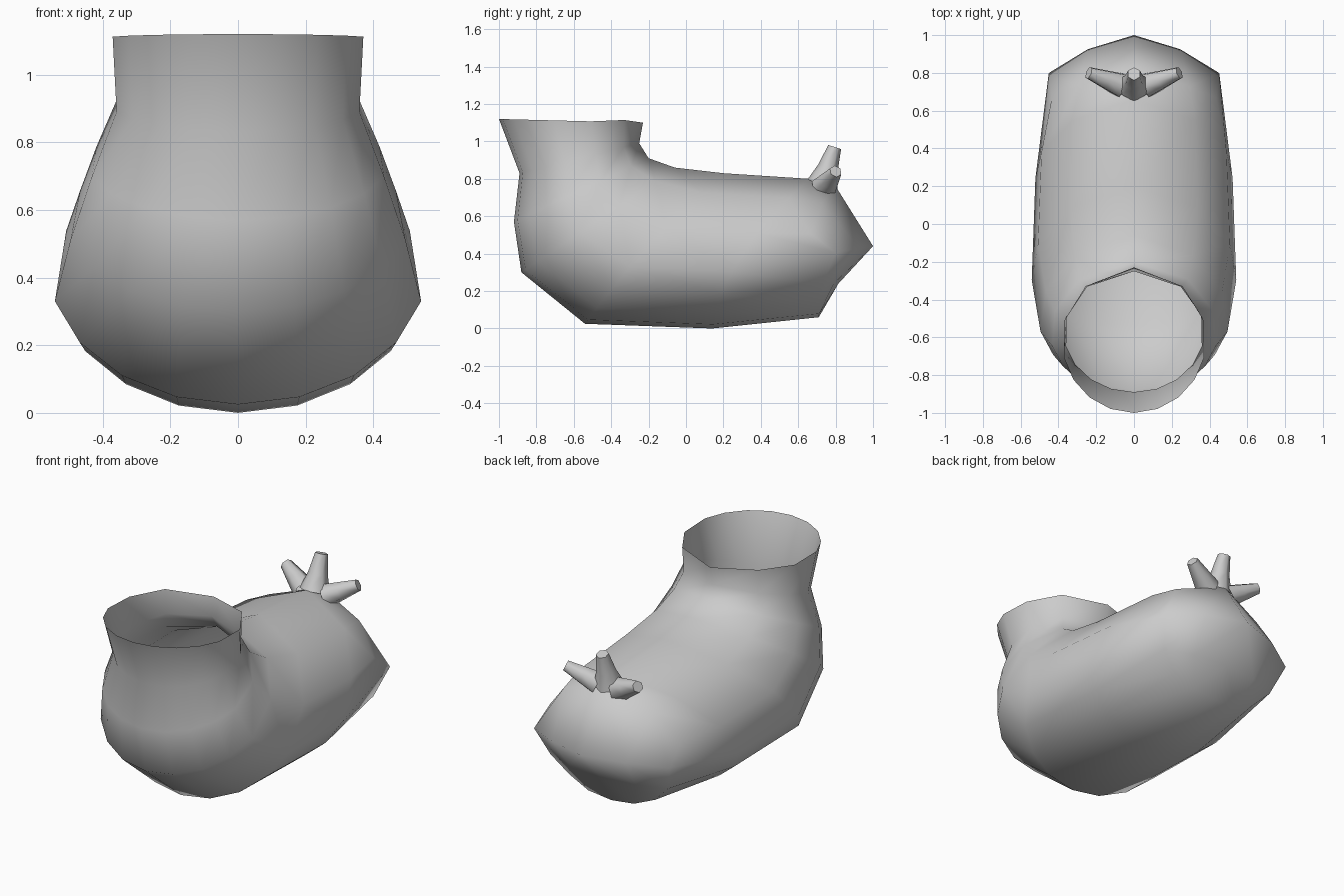
import bpy, bmesh, math
from mathutils import Vector

if "Cube" in bpy.data.objects:
    bpy.data.objects.remove(bpy.data.objects["Cube"])

def finish(bm, name, angle):
    bmesh.ops.recalc_face_normals(bm, faces=bm.faces)
    me = bpy.data.meshes.new(name)
    bm.to_mesh(me)
    bm.free()
    ob = bpy.data.objects.new(name, me)
    bpy.context.collection.objects.link(ob)
    bpy.ops.object.select_all(action='DESELECT')
    ob.select_set(True)
    bpy.context.view_layer.objects.active = ob
    bpy.ops.object.shade_smooth_by_angle(angle=math.radians(angle))
    return ob

# Body sections: upper point (y, z), lower point (y, z), half width, forward bulge, upper taper
SECTIONS = [
    ((-.23, 1.10), (-1.0, 1.12), .382, 0, 0),
    ((-.25, .99), (-.89, .83), .37, 0, 0),
    ((-.20, .91), (-.92, .57), .445, 0, .08),
    ((-.06, .86), (-.88, .30), .51, 0, .18),
    ((.20, .83), (-.54, .025), .558, -.04, .2),
    ((.66, .80), (.14, .0), .538, -.10, .2),
    ((.80, .76), (.71, .06), .465, 0, .1),
]
half = [0, 42, 74, 104, 123, 142, 161, 180]
angles = half + [360 - a for a in half[-2:0:-1]]
N = len(angles)
# (y, z) shifts of the last section, forming the swept-back shoulders
END_SHIFT = [(0, 0), (-.06, 0), (-.10, 0), (.055, .08), (0, .02), (-.02, 0), (0, 0), (0, 0)]

bm = bmesh.new()
rings = []
for a, b, w, bulge, taper in SECTIONS:
    a, b = Vector((0, *a)), Vector((0, *b))
    mid, arm = (a + b) / 2, (a - b) / 2
    ring = []
    for deg in angles:
        t = math.radians(deg)
        c, s = math.cos(t), math.sin(t)
        x = w * s * (1 - taper * max(c, 0) * abs(s))
        ring.append(bm.verts.new(mid + arm * c + Vector((x, bulge * s * s, 0))))
    rings.append(ring)
for i, v in enumerate(rings[-1]):
    v.co += Vector((0, *END_SHIFT[min(i, N - i)]))
# Raised lip corners beside the spout-like inner edge of the rim
for i in (1, N - 1):
    rings[0][i].co.z += .012
for r, s in zip(rings, rings[1:]):
    for i in range(N):
        j = (i + 1) % N
        bm.faces.new((r[i], r[j], s[j], s[i]))

# Closed end with a horizontal ridge
end = rings[-1]
ridge0 = bm.verts.new((0, 1.0, .44))
low0 = bm.verts.new((0, .815, .24))
for s in (1, -1):
    e = [end[(s * i) % N] for i in range(8)]
    ridge = bm.verts.new((s * .245, .925, .43))
    low = bm.verts.new((s * .22, .79, .24))
    for f in ((e[0], e[1], ridge, ridge0), (e[1], e[2], e[3], ridge),
              (ridge0, ridge, low, low0), (ridge, e[3], e[4], low),
              (low, e[4], e[5]), (low, e[5], e[6]), (low0, low, e[6], e[7])):
        bm.faces.new(f)
finish(bm, "body", 120)

# Three short tapered prongs on top of the closed end
def prong(name, base, tip, radii, sides=6):
    base, tip = Vector(base), Vector(tip)
    rot = (tip - base).to_track_quat('Z', 'Y')
    bm = bmesh.new()
    loops = []
    for f, r in zip((0, .45, 1), radii):
        c = base.lerp(tip, f)
        loops.append([bm.verts.new(c + rot @ Vector((
            r * math.cos(math.tau * (k + .5) / sides),
            r * math.sin(math.tau * (k + .5) / sides), 0))) for k in range(sides)])
    for r, s in zip(loops, loops[1:]):
        for i in range(sides):
            j = (i + 1) % sides
            bm.faces.new((r[i], r[j], s[j], s[i]))
    bm.faces.new(loops[-1])
    finish(bm, name, 70)

prong("middle_prong", (0, .73, .77), (0, .795, .97), (.085, .055, .036))
for s, side in ((1, "right"), (-1, "left")):
    prong(side + "_prong", (s * .07, .735, .755), (s * .24, .80, .84), (.07, .054, .034))
